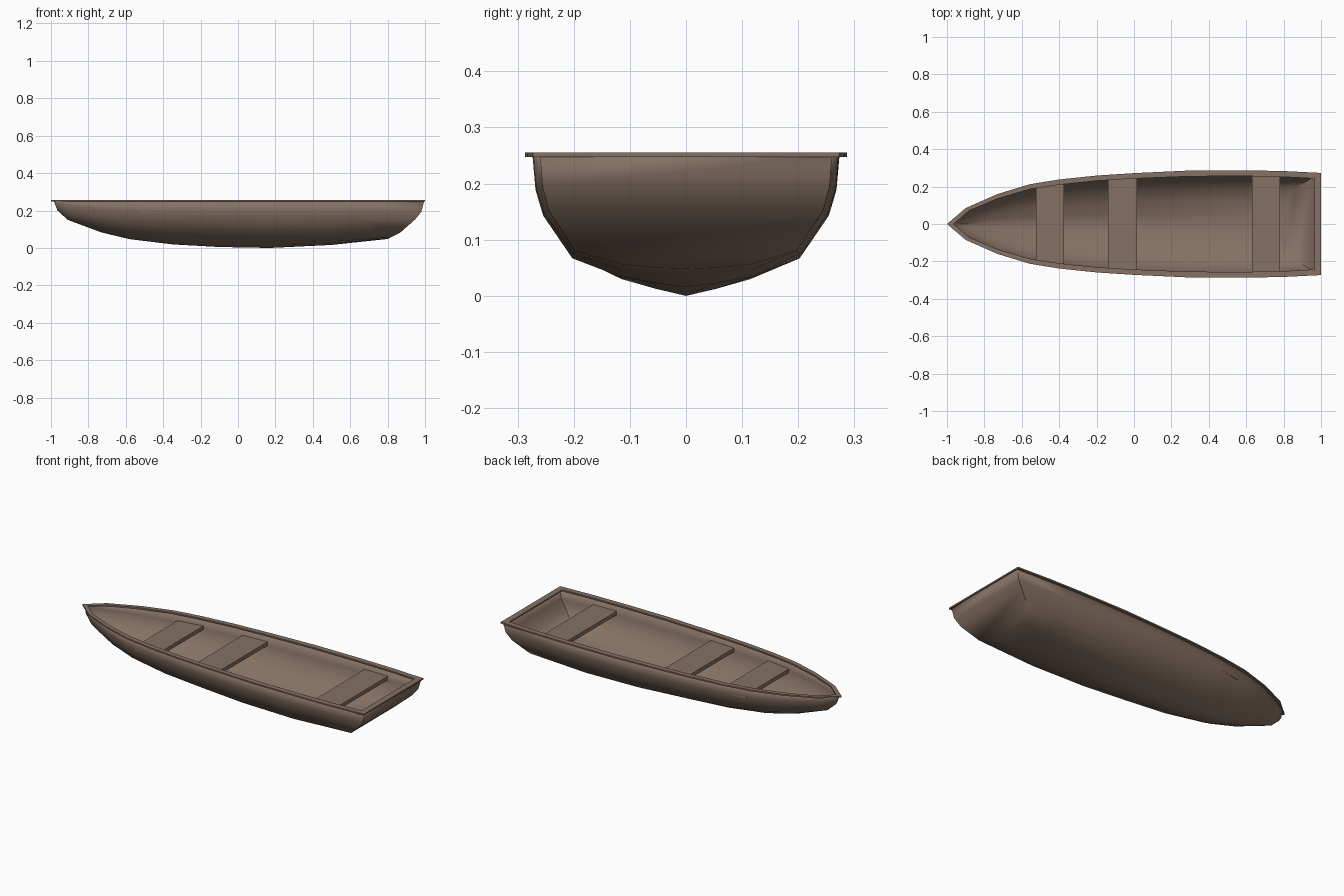
import bpy, bmesh

if "Cube" in bpy.data.objects:
    bpy.data.objects.remove(bpy.data.objects["Cube"])

TOP, RIM_T = 0.255, 0.008
DECK = TOP - RIM_T / 2

wood = bpy.data.materials.new("brown wood")
wood.diffuse_color = (0.235, 0.165, 0.125, 1)
wood.use_nodes = True
wood.node_tree.nodes["Principled BSDF"].inputs["Base Color"].default_value = wood.diffuse_color


def interp(table, t):
    for (a, va), (b, vb) in zip(table, table[1:]):
        if t <= b:
            f = max(0, (t - a) / (b - a))
            return va + (vb - va) * f
    return table[-1][1]


def finish(name, bm, smooth=None):
    bmesh.ops.remove_doubles(bm, verts=bm.verts, dist=1e-5)
    bmesh.ops.dissolve_degenerate(bm, edges=bm.edges, dist=1e-5)
    bmesh.ops.recalc_face_normals(bm, faces=bm.faces)
    me = bpy.data.meshes.new(name)
    bm.to_mesh(me)
    bm.free()
    ob = bpy.data.objects.new(name, me)
    bpy.context.collection.objects.link(ob)
    me.materials.append(wood)
    if smooth:
        bpy.ops.object.select_all(action='DESELECT')
        ob.select_set(True)
        bpy.context.view_layer.objects.active = ob
        bpy.ops.object.shade_smooth_by_angle(angle=smooth)
    return ob


# Outline of the rim (half width), keel line and transom curve
RIM = [(-1, 0), (-0.9, 0.085), (-0.73, 0.16), (-0.56, 0.212), (-0.4, 0.238), (-0.2, 0.259),
       (0, 0.272), (0.3, 0.286), (0.6, 0.287), (0.8, 0.283), (1, 0.273)]
RIM_IN = [(-0.965, 0), (-0.88, 0.072), (-0.73, 0.135), (-0.56, 0.185), (-0.4, 0.21), (-0.2, 0.231),
          (0, 0.243), (0.3, 0.255), (0.6, 0.256), (0.8, 0.252), (0.965, 0.243)]
KEEL = [(-0.985, DECK), (-0.965, 0.2), (-0.91, 0.15), (-0.73, 0.083), (-0.58, 0.047), (-0.35, 0.019),
        (-0.1, 0.005), (0.17, 0.0), (0.5, 0.016), (0.8, 0.048)]
TRANSOM = [(0.048, 0.8), (0.08, 0.865), (0.15, 0.945), (0.192, 0.98), (DECK, 0.995)]
# Cross-section as fractions of half width and height, amidships and at stern
SEC_Y = [0, 0.2, 0.43, 0.74, 0.93, 0.98, 1]
SEC_MID = [0, 0.06, 0.14, 0.31, 0.59, 0.76, 1]
SEC_END = [0, 0.01, 0.04, 0.16, 0.51, 0.72, 1]


def half_width(x):
    return max(0, interp(RIM, x) - 0.013 * min(1, (x + 0.985) / 0.05))


def section(x, stern=False):
    f = min(1, max(0, x / 0.8))
    k = interp(KEEL, x)
    pts = []
    for y, a, b in zip(SEC_Y, SEC_MID, SEC_END):
        z = k + (DECK - k) * (a + (b - a) * f)
        px = interp(TRANSOM, z) if stern else x
        w = half_width(px) if px > -0.98 else 0
        pts.append((px, y * w, z))
    return pts


# Hull shell with a closed, curved transom
bm = bmesh.new()
stations = [section(x) for x in (-0.985, -0.965, -0.91, -0.82, -0.73, -0.58, -0.35, -0.1, 0.17, 0.5, 0.68)]
stations.append(section(0.8, True))
n = len(SEC_Y)
rows = []
for st in stations:
    full = [(x, -y, z) for x, y, z in st[:0:-1]] + st
    rows.append([bm.verts.new(p) for p in full])
for a, b in zip(rows, rows[1:]):
    for i in range(len(a) - 1):
        bm.faces.new((a[i], a[i + 1], b[i + 1], b[i]))
last, c = rows[-1], n - 1
bm.faces.new((last[c - 1], last[c], last[c + 1]))
for i in range(1, n - 1):
    bm.faces.new((last[c - i], last[c + i], last[c + i + 1], last[c - i - 1]))
hull = finish("hull", bm, 0.7)
mod = hull.modifiers.new("plank thickness", 'SOLIDIFY')
mod.thickness = 0.004
mod.offset = -1

# Flat rim around the top
bm = bmesh.new()
loops = []
for z in (TOP - RIM_T, TOP):
    for line in (RIM, RIM_IN):
        pts = [(x, y, z) for x, y in line] + [(x, -y, z) for x, y in line[:0:-1]]
        loops.append([bm.verts.new(p) for p in pts])
lo_out, lo_in, hi_out, hi_in = loops
for a, b in ((lo_out, hi_out), (hi_out, hi_in), (hi_in, lo_in), (lo_in, lo_out)):
    for i in range(len(a)):
        j = (i + 1) % len(a)
        bm.faces.new((a[i], a[j], b[j], b[i]))
finish("rim", bm)

# Three bench seats whose ends follow the hull sides
SEAT_Z, SEAT_T = 0.212, 0.022
for name, x0, x1 in (("bow_seat", -0.525, -0.375), ("middle_seat", -0.14, 0.015), ("stern_seat", 0.63, 0.78)):
    bm = bmesh.new()
    for x in (x0, x1):
        for s in (-1, 1):
            for z in (SEAT_Z - SEAT_T, SEAT_Z):
                bm.verts.new((x, s * half_width(x) * 0.965, z))
    bmesh.ops.convex_hull(bm, input=bm.verts)
    bmesh.ops.dissolve_limit(bm, angle_limit=0.01, verts=bm.verts, edges=bm.edges)
    finish(name, bm)
